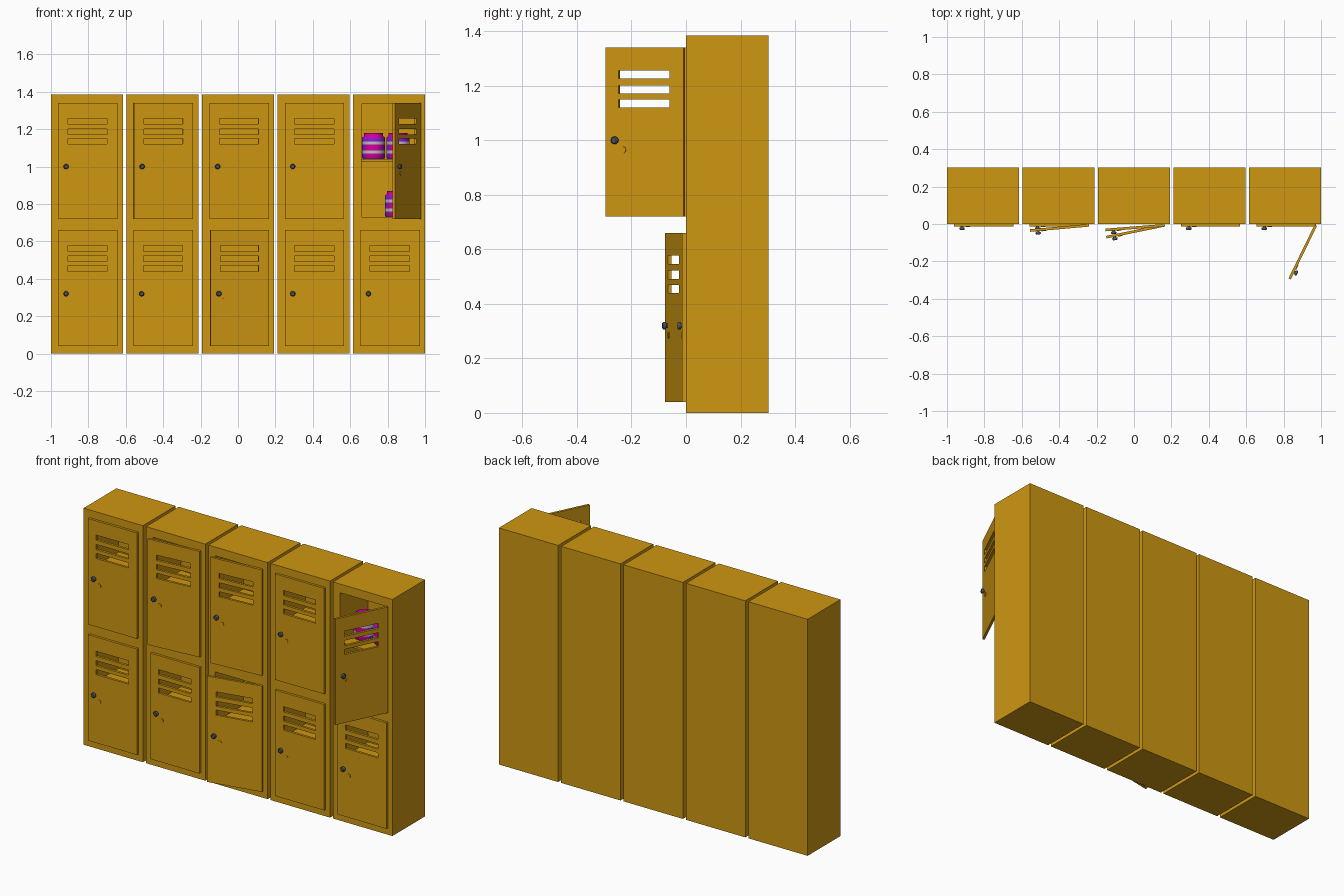
import bpy, bmesh, math
from mathutils import Matrix, Vector

if "Cube" in bpy.data.objects:
    bpy.data.objects.remove(bpy.data.objects["Cube"])


def material(name, rgb):
    m = bpy.data.materials.new(name)
    m.diffuse_color = (*rgb, 1)
    m.use_nodes = True
    m.node_tree.nodes["Principled BSDF"].inputs["Base Color"].default_value = m.diffuse_color
    return m


OCHRE = material("ochre_paint", (0.62, 0.31, 0.006))
DARK = material("dark_metal", (0.07, 0.085, 0.11))
PURPLE = material("purple", (0.25, 0.01, 0.62))
PINK = material("magenta", (0.65, 0.0, 0.32))
PALE = material("pale_band", (0.55, 0.5, 0.6))


def finish(bm, name, mats, matrix):
    bmesh.ops.recalc_face_normals(bm, faces=bm.faces)
    me = bpy.data.meshes.new(name)
    bm.to_mesh(me)
    bm.free()
    for m in mats:
        me.materials.append(m)
    ob = bpy.data.objects.new(name, me)
    bpy.context.collection.objects.link(ob)
    ob.matrix_world = matrix
    return ob


def cells(name, xs, ys, zs, empty, matrix):
    """Solid made of grid cells, leaving out the cells listed in empty."""
    axes = (xs, ys, zs)
    size = [len(a) - 1 for a in axes]
    solid = {(i, j, k) for i in range(size[0]) for j in range(size[1])
             for k in range(size[2])} - set(empty)
    bm = bmesh.new()
    verts = {}

    def vert(key):
        if key not in verts:
            verts[key] = bm.verts.new([axes[a][key[a]] for a in range(3)])
        return verts[key]

    for c in solid:
        for a in range(3):
            for side in (0, 1):
                n = list(c)
                n[a] += 2 * side - 1
                if tuple(n) in solid:
                    continue
                u, v = (a + 1) % 3, (a + 2) % 3
                quad = []
                for du, dv in ((0, 0), (1, 0), (1, 1), (0, 1)):
                    p = list(c)
                    p[a] += side
                    p[u] += du
                    p[v] += dv
                    quad.append(vert(tuple(p)))
                bm.faces.new(quad)
    return finish(bm, name, [OCHRE], matrix)


def lathe(name, profile, segs, mats, matrix, pick=None):
    """Turned solid about local z; profile is (radius, height) pairs."""
    bm = bmesh.new()
    rings = [[bm.verts.new((r * math.cos(2 * math.pi * s / segs),
                            r * math.sin(2 * math.pi * s / segs), z))
              for s in range(segs)] for r, z in profile]
    for i in range(len(rings) - 1):
        for s in range(segs):
            t = (s + 1) % segs
            f = bm.faces.new((rings[i][s], rings[i][t], rings[i + 1][t], rings[i + 1][s]))
            f.smooth = True
            if pick:
                f.material_index = pick(i, (s + 0.5) / segs * 360)
    bm.faces.new(rings[0][::-1])
    top = bm.faces.new(rings[-1])
    if pick:
        top.material_index = pick(len(rings), 0)
    for e in bm.edges:
        if len(e.link_faces) == 2 and e.calc_face_angle(0) > 0.6:
            e.smooth = False
    return finish(bm, name, mats, matrix)


def door(name, hinge_x, z, degrees):
    m = Matrix.Translation((hinge_x, -0.007, z)) @ Matrix.Rotation(math.radians(degrees), 4, 'Z')
    # panel with three vent slots
    cells(name, [-0.318, -0.265, -0.056, 0], [-0.007, 0.007],
          [0, 0.4, 0.43, 0.452, 0.482, 0.507, 0.537, 0.62],
          [(1, 0, k) for k in (1, 3, 5)], m)
    face_front = Matrix.Rotation(math.pi / 2, 4, 'X')
    # knob and lock disc
    lathe(name + "_knob", [(0.008, 0), (0.008, 0.004), (0.014, 0.006), (0.014, 0.015), (0.01, 0.018)],
          12, [DARK], m @ Matrix.Translation((-0.275, -0.007, 0.28)) @ face_front)
    lathe(name + "_lock", [(0.012, 0), (0.012, 0.003)], 16, [OCHRE],
          m @ Matrix.Translation((-0.245, -0.007, 0.245)) @ face_front)


def jar_colour(ring, angle):
    if ring in (2, 4):
        return 2                                  # pale bands
    if ring >= 6:
        return 1                                  # lid
    return 1 if ring in (1, 3) and 220 < angle < 320 else 0   # front label


def jar(name, x, y, z):
    lathe(name, [(0.057, 0), (0.061, 0.006), (0.061, 0.028), (0.061, 0.046), (0.061, 0.076),
                 (0.061, 0.094), (0.061, 0.114), (0.05, 0.122), (0.05, 0.138)],
          32, [PURPLE, PINK, PALE], Matrix.Translation((x, y, z)),
          lambda i, a: 0 if i == 5 else jar_colour(i, a))


# opening angle of (lower, upper) door per locker
angles = [(0, 0), (0, 5), (11.5, 4.5), (0, 0), (0, 64)]
for i, (low, high) in enumerate(angles):
    x = -1 + 0.404 * i
    n = i + 1
    # cabinet with two compartments
    cells(f"cabinet_{n}", [0, 0.044, 0.351, 0.384], [0, 0.26, 0.303],
          [0, 0.05, 0.654, 0.73, 1.334, 1.385], [(1, 0, 1), (1, 0, 3)],
          Matrix.Translation((x, 0, 0)))
    for label, z, angle in (("lower", 0.04, low), ("upper", 0.72, high)):
        cells(f"{label}_shelf_{n}", [0.044, 0.351], [0.01, 0.26], [z + 0.308, z + 0.32], [],
              Matrix.Translation((x, 0, 0)))
        door(f"{label}_door_{n}", x + 0.356, z, angle)

# jars inside the open locker
jar("jar_shelf_left", 0.725, 0.14, 1.041)
jar("jar_shelf_right", 0.855, 0.14, 1.041)
jar("jar_floor", 0.847, 0.14, 0.731)
